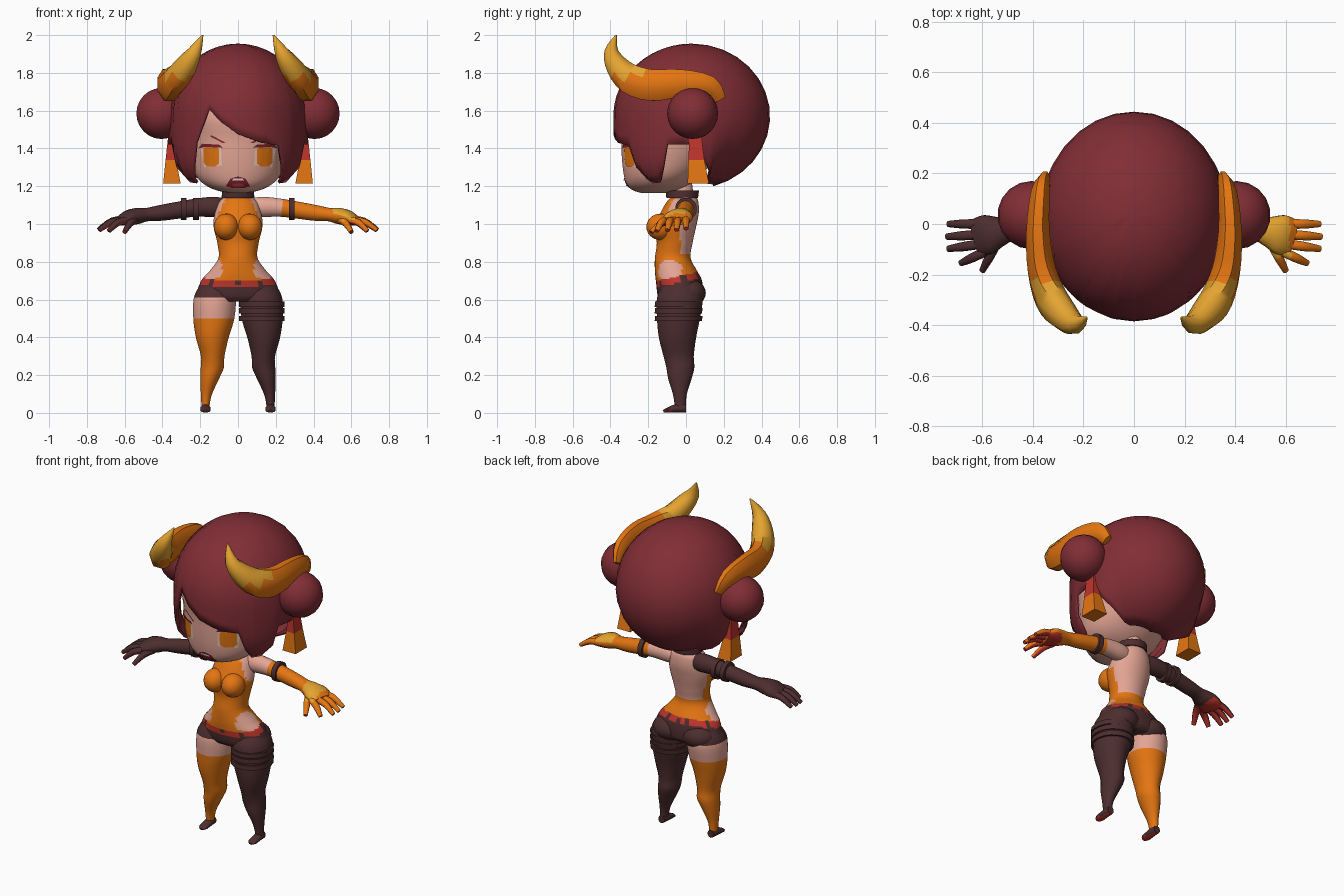
import bpy, bmesh
from math import sin, cos, pi, acos, atan2, radians
from mathutils import Vector
from mathutils.bvhtree import BVHTree

if "Cube" in bpy.data.objects:
    bpy.data.objects.remove(bpy.data.objects["Cube"])

COLORS = {
    "hair maroon": (.22, .027, .036), "orange": (.78, .18, .006), "gold": (.78, .37, .03),
    "skin": (.78, .38, .3), "dark brown": (.075, .027, .028), "red": (.52, .035, .025),
    "eye white": (.85, .6, .52), "mouth red": (.2, .015, .025), "teeth": (.85, .78, .75),
}
MATS = {}
for label, rgb in COLORS.items():
    m = bpy.data.materials.new(label)
    m.use_nodes = True
    m.diffuse_color = (*rgb, 1)
    bsdf = m.node_tree.nodes["Principled BSDF"]
    bsdf.inputs["Base Color"].default_value = (*rgb, 1)
    bsdf.inputs["Roughness"].default_value = .8
    MATS[label] = m


def finish(bm, name, rule, recalc=True):
    """Turn a bmesh into a shaded object; rule is a colour or f(centre, normal)."""
    if recalc:
        bmesh.ops.recalc_face_normals(bm, faces=bm.faces)
    me = bpy.data.meshes.new(name)
    bm.to_mesh(me)
    bm.free()
    used = []
    for f in me.polygons:
        label = rule if isinstance(rule, str) else rule(f.center, f.normal)
        if label not in used:
            used.append(label)
            me.materials.append(MATS[label])
        f.material_index = used.index(label)
    me.shade_smooth()
    me.set_sharp_from_angle(angle=radians(50))
    ob = bpy.data.objects.new(name, me)
    bpy.context.scene.collection.objects.link(ob)
    return ob


def catmull(rows, n):
    out = []
    last = len(rows) - 1
    for i in range(last):
        a, b, c, d = (rows[max(0, min(last, i + k))] for k in (-1, 0, 1, 2))
        for j in range(n):
            t = j / n
            out.append([.5 * (2 * q + (r - p) * t + (2 * p - 5 * q + 4 * r - s) * t * t
                              + (3 * q - p - 3 * r + s) * t ** 3) for p, q, r, s in zip(a, b, c, d)])
    return out + [list(rows[-1])]


def loft(name, rows, rule, seg=16, n=4, ref=None):
    """Skin rings (x, y, z, ru, rv); horizontal rings unless a frame reference is given."""
    rows = catmull(rows, n)
    pts = [Vector(r[:3]) for r in rows]
    bm = bmesh.new()
    rings = []
    for i, (p, r) in enumerate(zip(pts, rows)):
        u, v = Vector((1, 0, 0)), Vector((0, 1, 0))
        if ref:
            t = (pts[min(i + 1, len(pts) - 1)] - pts[max(i - 1, 0)]).normalized()
            u = t.cross(Vector(ref)).normalized()
            v = u.cross(t)
        angles = [2 * pi * (k + .5) / seg for k in range(seg)]
        rings.append([bm.verts.new(p + u * r[3] * cos(a) + v * r[4] * sin(a)) for a in angles])
    for a, b in zip(rings, rings[1:]):
        for k in range(seg):
            bm.faces.new((a[k], a[k - 1], b[k - 1], b[k]))
    bm.faces.new(rings[0])
    bm.faces.new(rings[-1])
    return finish(bm, name, rule)


def level(z, rx, front, back, cx=0):
    return (cx, (front + back) / 2, z, rx, (back - front) / 2)


def ball(name, loc, size, rule):
    bm = bmesh.new()
    bmesh.ops.create_uvsphere(bm, u_segments=18, v_segments=12, radius=1)
    for v in bm.verts:
        v.co = Vector(c * s + o for c, s, o in zip(v.co, size, loc))
    return finish(bm, name, rule)


# Head
head = loft("head", [level(1.165, .05, -.24, -.1), level(1.18, .12, -.285, -.04),
                     level(1.21, .18, -.315, .02), level(1.26, .225, -.33, .08),
                     level(1.34, .25, -.34, .15), level(1.45, .268, -.345, .2),
                     level(1.6, .265, -.35, .2), level(1.78, .15, -.2, .12)], "skin", 32)
tree = BVHTree.FromPolygons([v.co for v in head.data.vertices],
                            [list(p.vertices) for p in head.data.polygons])

# Hair shell, its hem height given by azimuth from the front
LEFT_HEM = [(36, 1.415), (42, 1.3), (50, 1.215), (60, 1.22), (68, 1.3), (72, 1.42),
            (92, 1.42), (104, 1.3), (115, 1.215), (180, 1.2)]
RIGHT_HEM = [(-a, z) for a, z in reversed(LEFT_HEM[1:])]
HEM = RIGHT_HEM + [(-37, 1.43), (-31, 1.52), (-25, 1.61), (-14, 1.54), (0, 1.475), (20, 1.43)] + LEFT_HEM


def hem_height(a):
    for (a0, z0), (a1, z1) in zip(HEM, HEM[1:]):
        if a <= a1:
            return z0 + (z1 - z0) * (a - a0) / (a1 - a0)


def hair_point(a, phi):
    power = 4.5 - 2.5 * min(1, max(0, (abs(a) - 80) / 40))
    c = cos(phi)
    r = sin(phi) if c > 0 else max(0, 1 - (-c) ** power) ** (1 / power)
    a = radians(a)
    return Vector((.37 * r * sin(a), .03 - .415 * r * cos(a), 1.57 + .385 * c))


bm = bmesh.new()
steps = 14
columns = []
for a in sorted(set(range(-180, 181, 12)) | {h[0] for h in HEM}):
    end = acos((hem_height(a) - 1.57) / .385)
    columns.append([bm.verts.new(hair_point(a, end * i / steps)) for i in range(steps + 1)])
for a, b in zip(columns, columns[1:]):
    for i in range(steps):
        bm.faces.new((a[i], a[i + 1], b[i + 1], b[i]))
bmesh.ops.remove_doubles(bm, verts=bm.verts, dist=.0005)
hair = finish(bm, "hair", "hair maroon")
shell = hair.modifiers.new("thickness", "SOLIDIFY")
shell.thickness = .015
shell.offset = -1


# Painted face plates that follow the head surface
def decal(name, outline, color, lift, side=1):
    pts = [(x * side, z) for x, z in outline][::side]
    dense = [(a[0] + (b[0] - a[0]) * k / 4, a[1] + (b[1] - a[1]) * k / 4)
             for a, b in zip(pts, pts[1:] + pts[:1]) for k in range(4)]
    mx, mz = (sum(p[i] for p in dense) / len(dense) for i in (0, 1))
    bm = bmesh.new()

    def put(x, z):
        hit = tree.ray_cast(Vector((x, -1, z)), Vector((0, 1, 0)))[0]
        return bm.verts.new(hit + Vector((0, -lift, 0)))
    rings = [[put(mx + (x - mx) * s, mz + (z - mz) * s) for x, z in dense] for s in (1, .65, .3)]
    for a, b in zip(rings, rings[1:]):
        for k in range(len(a)):
            bm.faces.new((a[k - 1], a[k], b[k], b[k - 1]))
    bm.faces.new(rings[-1])
    finish(bm, name, color, False)


def oval(x, z, rx, rz, n=10):
    return [(x + rx * cos(2 * pi * k / n), z + rz * sin(2 * pi * k / n)) for k in range(n)]


for side, tag in ((1, "left"), (-1, "right")):
    decal(tag + "_eye_white", [(.085, 1.31), (.18, 1.3), (.2, 1.4), (.17, 1.42), (.09, 1.41)],
          "eye white", .003, side)
    decal(tag + "_iris", [(.1, 1.32), (.12, 1.305), (.165, 1.305), (.182, 1.325), (.182, 1.4),
                          (.165, 1.415), (.115, 1.412), (.1, 1.395)], "orange", .006, side)
    decal(tag + "_lash", [(.08, 1.405), (.2, 1.408), (.21, 1.4), (.19, 1.425), (.1, 1.42)],
          "mouth red", .008, side)
    decal(tag + "_brow", [(.065, 1.43), (.08, 1.428), (.15, 1.465), (.14, 1.47)], "hair maroon", .005, side)
decal("mouth", [(-.065, 1.2), (-.03, 1.19), (.03, 1.19), (.065, 1.2), (.04, 1.24), (0, 1.252), (-.04, 1.24)],
      "mouth red", .003)
decal("teeth", [(-.032, 1.23), (.032, 1.23), (.025, 1.24), (-.025, 1.24)], "teeth", .007)
decal("tongue", oval(0, 1.205, .032, .009), "red", .006)

# Hair buns, horns and hanging tassels
HORN = [(.35, .18, 1.66, .035, .02), (.37, .12, 1.73, .06, .04), (.38, -.03, 1.745, .08, .05),
        (.365, -.18, 1.735, .09, .06), (.33, -.29, 1.765, .085, .065), (.28, -.36, 1.83, .065, .06),
        (.23, -.395, 1.91, .04, .04), (.187, -.37, 2, .004, .004)]


def flip(rows, side):
    return [(r[0] * side, *r[1:]) for r in rows]


for side, tag in ((1, "left"), (-1, "right")):
    ball(tag + "_bun", (.405 * side, .035, 1.585), (.135, .135, .135), "hair maroon")
    loft(tag + "_horn", flip(HORN, side),
         lambda c, n: "gold" if c.z > 1.775 and c.y < -.22 else "orange", 8, 3, (1, 0, 0))
    loft(tag + "_tassel", flip([(.355, .05, 1.47, .02, .045), (.355, .055, 1.34, .04, .06),
                                (.35, .065, 1.215, .065, .08)], side),
         lambda c, n: "red" if c.z > 1.34 else "orange", 4, 2)

# Neck, choker and torso
loft("neck", [level(1.08, .06, -.07, .05), level(1.24, .05, -.08, .03)], "skin")
loft("choker", [level(1.138, .088, -.105, .065), level(1.178, .085, -.11, .07)], "dark brown", 20, 1)


def body_color(c, n):
    tilt = c.z - .2 * (c.y + .03)
    if tilt < .69:
        return "dark brown"
    if tilt < .725:
        return "red" if int((atan2(c.x, c.y) + pi) * 20 / pi) % 5 else "dark brown"
    if ((c.y + .09) / .07) ** 2 + ((c.z - .755) / .055) ** 2 < 1 and abs(c.x) > .085:
        return "skin"
    open_back = c.z > .84 and c.y > -.03
    open_shoulder = c.z > 1 and abs(c.x) > .065 + (1.13 - c.z) * .5
    return "skin" if open_back or open_shoulder else "orange"


loft("torso", [level(.59, .19, -.13, .07), level(.62, .222, -.15, .09), level(.7, .195, -.16, .085),
               level(.75, .152, -.165, .06), level(.82, .104, -.165, .025), level(.9, .11, -.155, .035),
               level(.99, .13, -.165, .055), level(1.06, .122, -.135, .068), level(1.12, .1, -.1, .065),
               level(1.15, .05, -.07, .05)], body_color, 40, 7)
for side, tag in ((1, "left"), (-1, "right")):
    ball(tag + "_bust", (.062 * side, -.135, .985), (.066, .075, .07), "orange")
    ball(tag + "_buttock", (.1 * side, .015, .635), (.105, .09, .075), "dark brown")

# Legs and feet
LEG = [level(.68, .09, -.12, .06, .11), level(.61, .113, -.155, .09, .122), level(.5, .11, -.155, .075, .128),
       level(.4, .088, -.145, .055, .136), level(.3, .063, -.12, .042, .134), level(.24, .062, -.105, .045, .136),
       level(.18, .05, -.095, .03, .15), level(.1, .03, -.07, .005, .167), level(.04, .022, -.06, 0, .172),
       level(.015, .022, -.055, 0, .172)]


def stocking(c, n):
    if c.z > .61 or c.z < .04:
        return "dark brown"
    return "skin" if c.z > .5 else "orange"


for side, tag, rule in ((1, "left", "dark brown"), (-1, "right", stocking)):
    loft(tag + "_leg", flip(LEG, side), rule, 20)
    loft(tag + "_foot", flip([(.172, 0, .025, .022, .024), (.172, -.05, .024, .027, .023),
                              (.172, -.1, .014, .028, .013), (.172, -.12, .009, .012, .006)], side),
         lambda c, n: "red" if n.z < -.7 else "dark brown", 10, 2, (0, 0, 1))
for i, z in enumerate((.5, .54, .575)):
    loft("thigh_strap_%d" % (i + 1), [level(z - .014, .122, -.167, .085, .127),
                                      level(z + .014, .122, -.167, .09, .127)], "dark brown", 20, 1)

# Arms, hands and fingers
ARM = [(.08, 0, 1.085, .045, .05), (.13, 0, 1.09, .05, .055), (.235, 0, 1.085, .046, .048),
       (.4, -.01, 1.06, .044, .043), (.48, -.02, 1.05, .045, .036), (.53, -.03, 1.043, .06, .043),
       (.58, -.042, 1.033, .08, .04), (.628, -.055, 1.015, .072, .025)]
FINGERS = [((.6, 0, 1.025), (.735, 0, .975)), ((.61, -.042, 1.02), (.74, -.05, .968)),
           ((.61, -.08, 1.02), (.735, -.098, .966)), ((.59, -.11, 1.02), (.685, -.155, .962)),
           ((.54, -.07, 1.02), (.6, -.185, .957))]


def glove(c, n):
    if c.x < .235:
        return "skin"
    if n.z < -.45 and c.x > .54:
        return "red"
    return "gold" if n.z > .3 and .5 < c.x < .615 and c.z > 1.02 else "orange"


def dark_glove(c, n):
    return "red" if n.z < -.45 and c.x < -.54 else "dark brown"


for side, tag, rule in ((1, "left", glove), (-1, "right", dark_glove)):
    loft(tag + "_arm", flip(ARM, side), rule, 16, 5, (0, 0, 1))
    for i, (a, b) in enumerate(FINGERS):
        mid = [(p + q) / 2 for p, q in zip(a, b)]
        mid[2] += .016
        path = [(*a, .02, .02), (*mid, .02, .019), (*b, .013, .012)]
        loft("%s_finger_%d" % (tag, i + 1), flip(path, side), rule, 8, 3, (0, 0, 1))
for i, x in enumerate((.285, -.222, -.288)):
    loft("arm_strap_%d" % (i + 1), [(x - .015, 0, 1.08, .058, .06), (x + .015, 0, 1.08, .058, .06)],
         "dark brown", 16, 1, (0, 0, 1))
